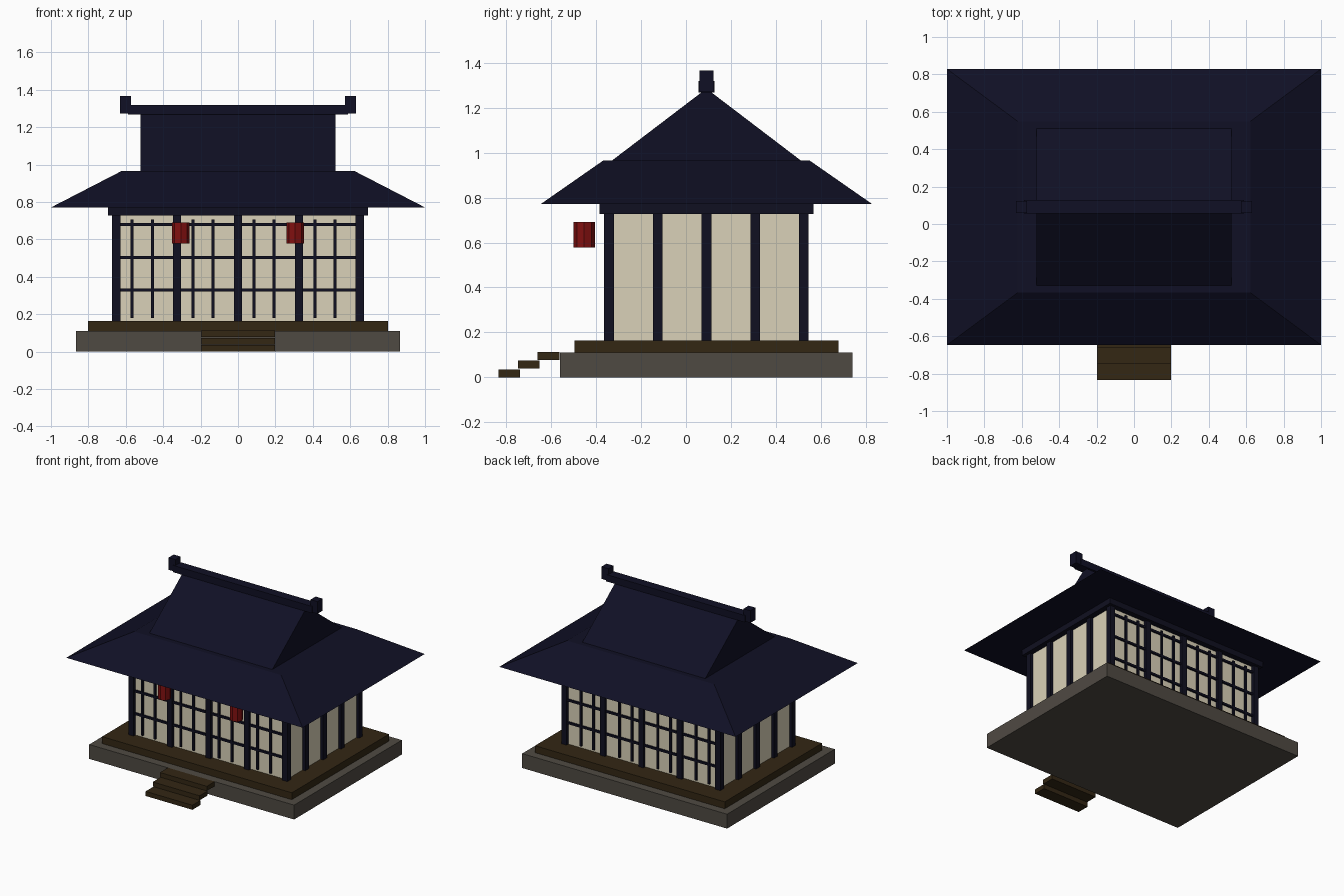
import bpy, bmesh

if "Cube" in bpy.data.objects:
    bpy.data.objects.remove(bpy.data.objects["Cube"])

CY = 0.091  # centre line of the building in y


def material(name, rgb):
    m = bpy.data.materials.new(name)
    m.diffuse_color = (*rgb, 1)
    m.use_nodes = True
    m.node_tree.nodes["Principled BSDF"].inputs["Base Color"].default_value = m.diffuse_color
    return m


NAVY = material("navy roof", (0.005, 0.005, 0.018))
TIMBER = material("dark timber", (0.005, 0.005, 0.015))
PAPER = material("cream paper", (0.70, 0.64, 0.48))
WOOD = material("brown wood", (0.033, 0.020, 0.007))
STONE = material("grey stone", (0.078, 0.068, 0.055))
RED = material("red lantern", (0.22, 0.005, 0.005))


def finish(name, bm, mat):
    bmesh.ops.recalc_face_normals(bm, faces=bm.faces)
    me = bpy.data.meshes.new(name)
    bm.to_mesh(me)
    bm.free()
    me.materials.append(mat)
    ob = bpy.data.objects.new(name, me)
    bpy.context.collection.objects.link(ob)
    return ob


def taper(name, x0, y0, z0, x1, y1, z1, mat):
    """Block about (0, CY) with half sizes x0, y0 at z0 and x1, y1 at z1."""
    bm = bmesh.new()
    for v in bmesh.ops.create_cube(bm, size=2)["verts"]:
        x, y, z = (x0, y0, z0) if v.co.z < 0 else (x1, y1, z1)
        v.co = (v.co.x * x, CY + v.co.y * y, z)
    bmesh.ops.remove_doubles(bm, verts=bm.verts, dist=1e-5)
    return finish(name, bm, mat)


def box(name, x, y, z, mat):
    """Box from (min, max) ranges."""
    bm = bmesh.new()
    for v in bmesh.ops.create_cube(bm, size=2)["verts"]:
        v.co = [r[1] if c > 0 else r[0] for c, r in zip(v.co, (x, y, z))]
    return finish(name, bm, mat)


def around(c, h):
    return (c - h, c + h)


# Foundation, deck and front steps
taper("stone_base", 0.867, 0.651, 0, 0.867, 0.651, 0.11, STONE)
taper("wood_deck", 0.803, 0.587, 0.11, 0.803, 0.587, 0.163, WOOD)
for i in range(3):
    y, z = -0.786 + 0.087 * i, 0.039 * i
    box("step", (-0.198, 0.198), around(y, 0.048), (z, z + 0.035), WOOD)

# Paper walls and the beam above them
taper("paper_walls", 0.650, 0.433, 0.163, 0.650, 0.433, 0.74, PAPER)
taper("top_beam", 0.694, 0.476, 0.727, 0.694, 0.476, 0.78, TIMBER)

# Posts all the way round
for i in range(-2, 3):
    for j in range(-2, 3):
        if abs(i) == 2 or abs(j) == 2:
            box("post", around(0.3255 * i, 0.0217),
                around(CY + 0.2167 * j, 0.0217), (0.163, 0.735), TIMBER)

# Lattice on the front and back walls
for side in (-1, 1):
    y = around(CY + side * 0.437, 0.009)
    for z in (0.33, 0.503, 0.679):
        box("lattice_rail", (-0.65, 0.65), y, around(z, 0.008), TIMBER)
    for bay in range(4):
        for off in (0.085, 0.193):
            x = -0.651 + 0.3255 * bay + off
            box("lattice_bar", around(x, 0.008), y, (0.18, 0.706), TIMBER)

# Skirt roof, gable roof and ridge with end caps
taper("skirt_roof", 1.0, 0.738, 0.771, 0.622, 0.458, 0.966, NAVY)
taper("gable_roof", 0.52, 0.427, 0.96, 0.52, 0.0, 1.285, NAVY)
box("ridge_beam", (-0.588, 0.588), around(CY, 0.036), (1.268, 1.32), NAVY)
for s in (-1, 1):
    box("ridge_cap", around(s * 0.601, 0.029), around(CY, 0.031),
        (1.273, 1.366), NAVY)

# Hanging lanterns
for s in (-1, 1):
    bm = bmesh.new()
    bmesh.ops.create_cone(bm, cap_ends=True, segments=8, radius1=0.047,
                          radius2=0.047, depth=0.114)
    lantern = finish("lantern", bm, RED)
    lantern.location = (s * 0.305, -0.453, 0.634)
